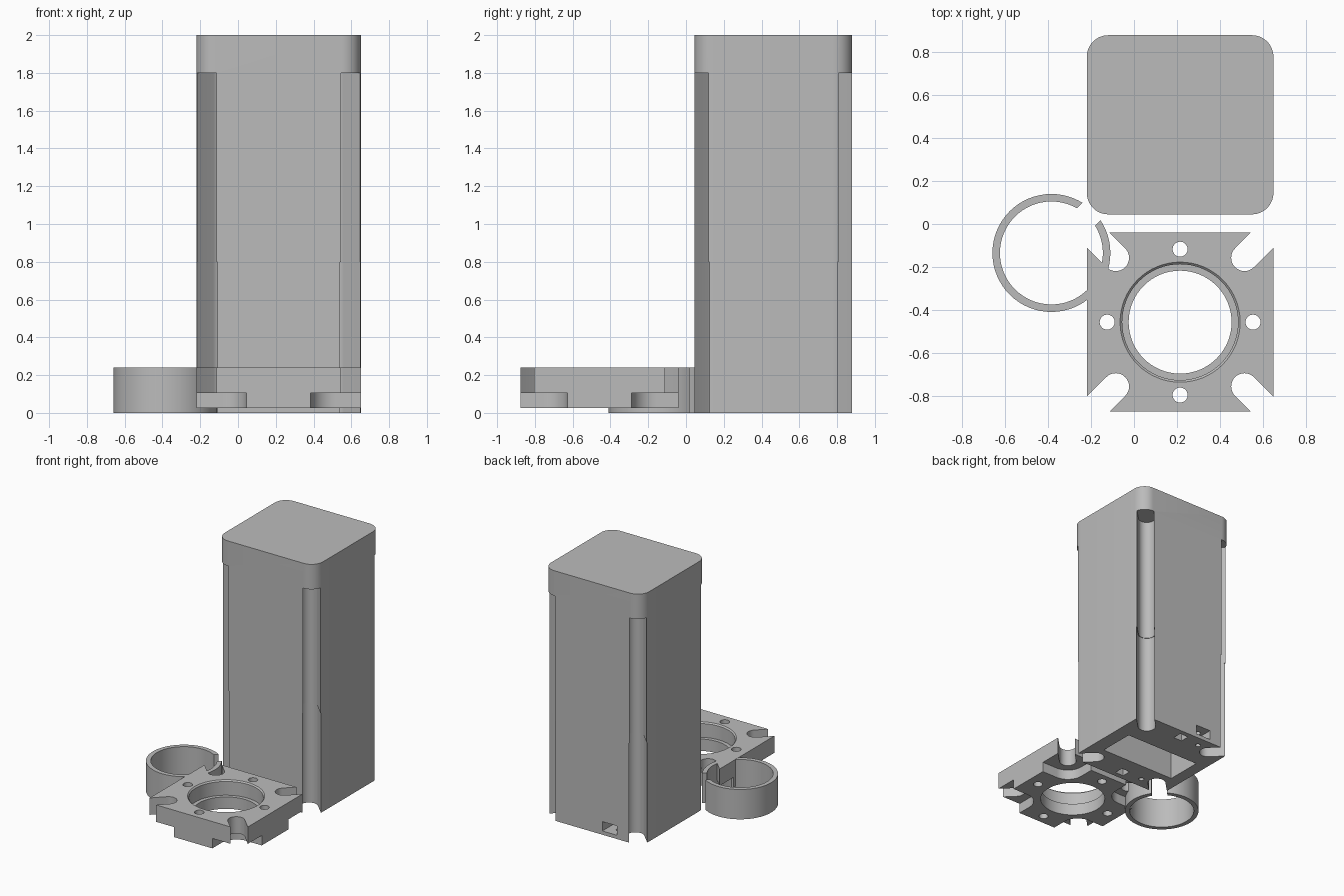
import bpy, bmesh
from math import sin, cos, pi, radians

if "Cube" in bpy.data.objects:
    bpy.data.objects.remove(bpy.data.objects["Cube"])

grey = bpy.data.materials.new("plain grey")
grey.use_nodes = True
GREY = (0.5, 0.5, 0.5, 1)
grey.diffuse_color = GREY
grey.node_tree.nodes["Principled BSDF"].inputs["Base Color"].default_value = GREY

CX, BODY_Y, PLATE_Y = 0.215, 0.4625, -0.4575
HALF_X, HALF_Y, BOLT = 0.435, 0.4175, 0.30
QUADRANTS = [(sx, sy) for sx in (1, -1) for sy in (1, -1)]


def arc(x, y, r, start, end, n=16):
    """Points on an arc, angles in degrees."""
    steps = [radians(start + (end - start) * i / n) for i in range(n + 1)]
    return [(x + r * cos(a), y + r * sin(a)) for a in steps]


def circle(x, y, r, n=64):
    return arc(x, y, r, 0, 360, n)[:-1]


def box(x, y, w, d):
    return [(x - w / 2, y - d / 2), (x + w / 2, y - d / 2),
            (x + w / 2, y + d / 2), (x - w / 2, y + d / 2)]


def prism(name, points, z0, z1, top_points=None):
    """Closed solid between two matching outlines."""
    bm = bmesh.new()
    low = [bm.verts.new((x, y, z0)) for x, y in points]
    high = [bm.verts.new((x, y, z1)) for x, y in (top_points or points)]
    bm.faces.new(low)
    bm.faces.new(high)
    for i in range(len(low)):
        j = (i + 1) % len(low)
        bm.faces.new((low[i], low[j], high[j], high[i]))
    bmesh.ops.recalc_face_normals(bm, faces=bm.faces)
    mesh = bpy.data.meshes.new(name)
    bm.to_mesh(mesh)
    bm.free()
    mesh.materials.append(grey)
    obj = bpy.data.objects.new(name, mesh)
    bpy.context.collection.objects.link(obj)
    return obj


def carve(target, points, z0, z1, top_points=None):
    """Cut a prism out of the target, then discard the cutter."""
    cutter = prism("cutter", points, z0, z1, top_points)
    cutter.hide_render = True
    mod = target.modifiers.new("cut", "BOOLEAN")
    mod.operation, mod.solver, mod.object = "DIFFERENCE", "EXACT", cutter
    deps = bpy.context.evaluated_depsgraph_get()
    mesh = bpy.data.meshes.new_from_object(target.evaluated_get(deps))
    target.modifiers.clear()
    target.data = mesh
    bpy.data.objects.remove(cutter)


def corner_slot(cy, sx, sy, r):
    """U-shaped channel opening diagonally outwards at one corner."""
    k = r * cos(pi / 4)
    pts = arc(BOLT, BOLT, r, 135, 315)
    pts += [(BOLT + 0.3 + k, BOLT + 0.3 - k), (BOLT + 0.3 - k, BOLT + 0.3 + k)]
    return [(CX + sx * x, cy + sy * y) for x, y in pts]


def smooth(obj):
    bpy.ops.object.select_all(action="DESELECT")
    obj.select_set(True)
    bpy.context.view_layer.objects.active = obj
    bpy.ops.object.shade_smooth_by_angle(angle=radians(30))


# Tall housing with rounded corners
R = 0.1
outline = []
for i, (sx, sy) in enumerate([(1, 1), (-1, 1), (-1, -1), (1, -1)]):
    outline += arc(CX + sx * (HALF_X - R), BODY_Y + sy * (HALF_Y - R), R,
                   90 * i, 90 * i + 90, 12)
housing = prism("housing", outline, 0, 2)

# Stepped bolt channels up the four corners
for sx, sy in QUADRANTS:
    carve(housing, corner_slot(BODY_Y, sx, sy, 0.062), 0.7, 1.8)
    carve(housing, corner_slot(BODY_Y, sx, sy, 0.066), -0.1, 0.8)

# Cavity, nut pockets and wire holes in the underside
carve(housing, box(CX - 0.01, 0.43, 0.66, 0.29), -0.1, 1.75)
for s in (1, -1):
    carve(housing, box(CX, BODY_Y + s * 0.34, 0.075, 0.075), -0.1, 0.06)
    carve(housing, circle(0.04, BODY_Y + s * 0.33, 0.02, 16), -0.1, 0.15)

# Cable opening low on the back
carve(housing, box(0.06, 0.85, 0.13, 0.3), 0.03, 0.105)

# Mounting plate
plate = prism("mounting_plate", box(CX, PLATE_Y, 2 * HALF_X, 2 * HALF_Y), 0.025, 0.24)
for sx, sy in QUADRANTS:
    carve(plate, corner_slot(PLATE_Y, sx, sy, 0.062), -0.1, 0.4)
    # Wider recess under each corner
    recess = arc(BOLT, BOLT, 0.13, 180, 270)
    recess += [(0.6, BOLT - 0.13), (0.6, 0.6), (BOLT - 0.13, 0.6)]
    carve(plate, [(CX + sx * x, PLATE_Y + sy * y) for x, y in recess], -0.1, 0.105)

# Stepped centre bore with a chamfered rim
carve(plate, circle(CX, PLATE_Y, 0.24), -0.1, 0.4)
carve(plate, circle(CX, PLATE_Y, 0.27), 0.12, 0.4)
carve(plate, circle(CX, PLATE_Y, 0.27), 0.23, 0.25, circle(CX, PLATE_Y, 0.29))

# Four screw holes around the bore
for dx, dy in ((1, 0), (-1, 0), (0, 1), (0, -1)):
    carve(plate, circle(CX + dx * 0.34, PLATE_Y + dy * 0.34, 0.035, 32), -0.1, 0.4)

# Split clamp ring
RX, RY = -0.385, -0.135
ring = prism("split_ring", circle(RX, RY, 0.275), 0, 0.239)
carve(ring, circle(RX, RY, 0.24), -0.1, 0.4)
c, s = cos(radians(46)), sin(radians(46))
gap = [(RX + c * x - s * y, RY + s * x + c * y) for x, y in box(0.25, 0, 0.3, 0.117)]
carve(ring, gap, -0.1, 0.4)

for part in (housing, plate, ring):
    smooth(part)
